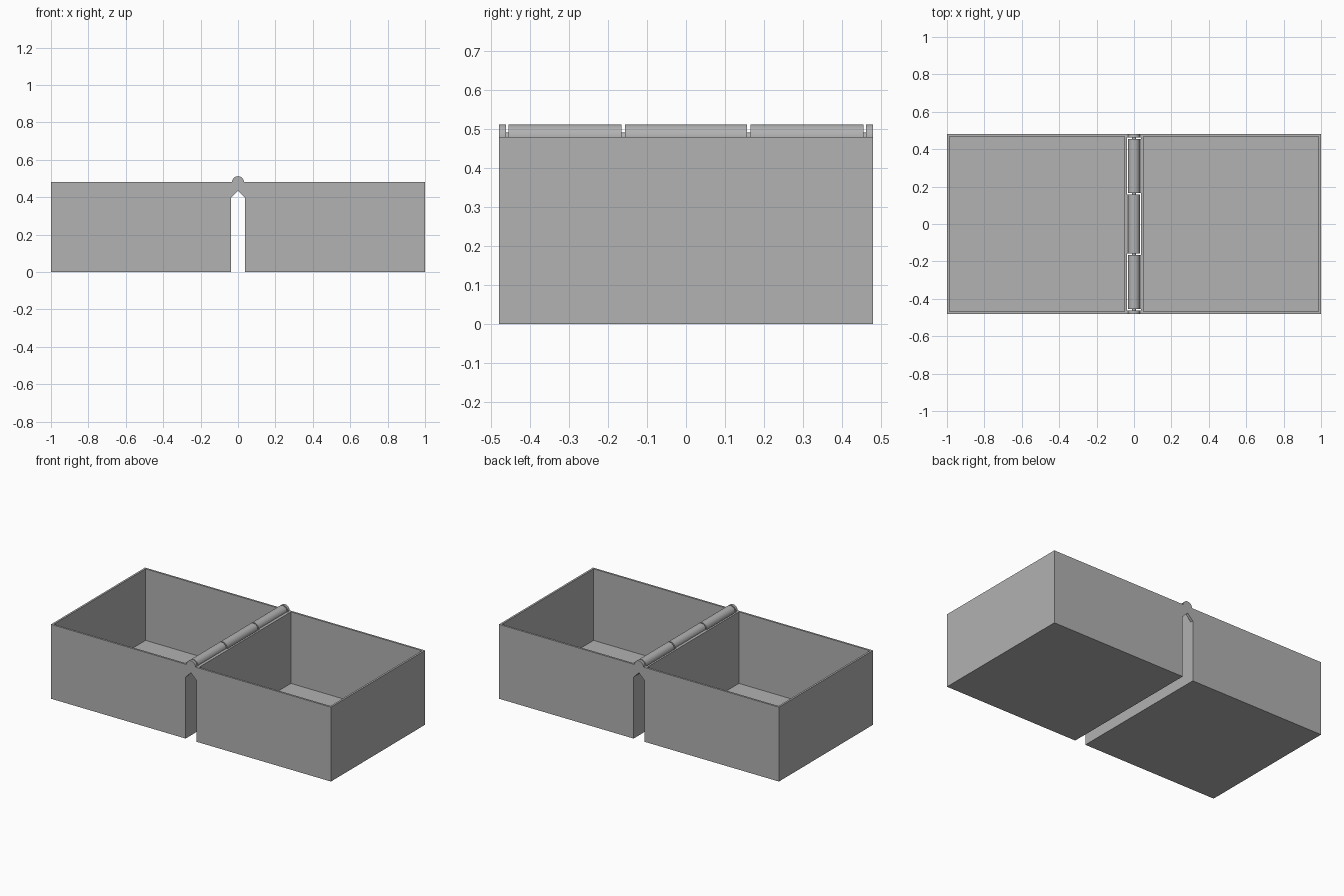
import bpy, bmesh, math

if "Cube" in bpy.data.objects:
    bpy.data.objects.remove(bpy.data.objects["Cube"])

grey = bpy.data.materials.new("plain grey")
grey.use_nodes = True
COLOR = (0.445, 0.445, 0.445, 1)
grey.diffuse_color = COLOR
grey.node_tree.nodes["Principled BSDF"].inputs["Base Color"].default_value = COLOR

HEIGHT, DEPTH, WALL = 0.48, 0.48, 0.018   # depth is half the full depth
INNER, RADIUS = 0.038, 0.032              # half the slot, hinge radius
TANGENT = RADIUS * math.sqrt(2)           # height drop of the 45 degree arm


def finish(name, bm, smooth=False):
    bmesh.ops.recalc_face_normals(bm, faces=bm.faces)
    mesh = bpy.data.meshes.new(name)
    bm.to_mesh(mesh)
    bm.free()
    mesh.materials.append(grey)
    obj = bpy.data.objects.new(name, mesh)
    bpy.context.collection.objects.link(obj)
    if smooth:
        bpy.ops.object.select_all(action='DESELECT')
        obj.select_set(True)
        bpy.context.view_layer.objects.active = obj
        bpy.ops.object.shade_smooth_by_angle(angle=math.radians(30))
    return obj


def prism(name, profile, y0, y1, smooth=True):
    """Extrude an x-z outline along y."""
    bm = bmesh.new()
    face = bm.faces.new([bm.verts.new((x, y0, z)) for x, z in profile])
    new = bmesh.ops.extrude_face_region(bm, geom=[face])["geom"]
    bmesh.ops.translate(bm, vec=(0, y1 - y0, 0),
                        verts=[v for v in new if isinstance(v, bmesh.types.BMVert)])
    return finish(name, bm, smooth)


def arc(start, end, steps, radius=RADIUS):
    angles = [math.radians(start + (end - start) * i / steps) for i in range(steps + 1)]
    return [(radius * math.cos(a), HEIGHT + radius * math.sin(a)) for a in angles]


def tray(name, side):
    """Open box: the top face is inset and pushed down to the floor."""
    bm = bmesh.new()
    bmesh.ops.create_cube(bm, size=1)
    for v in bm.verts:
        v.co.x = side * (1 if v.co.x > 0 else INNER)
        v.co.y = math.copysign(DEPTH, v.co.y)
        v.co.z = HEIGHT if v.co.z > 0 else 0
    bmesh.ops.recalc_face_normals(bm, faces=bm.faces)
    top = max(bm.faces, key=lambda f: f.calc_center_median().z)
    bmesh.ops.inset_region(bm, faces=[top], thickness=WALL)
    new = bmesh.ops.extrude_face_region(bm, geom=[top])["geom"]
    bmesh.ops.translate(bm, vec=(0, 0, WALL - HEIGHT),
                        verts=[v for v in new if isinstance(v, bmesh.types.BMVert)])
    if top.is_valid:
        bm.faces.remove(top)
    finish(name, bm)


def knuckle(name, side, y0, y1):
    """Round barrel with a sloped arm reaching one tray."""
    outline = [(INNER, HEIGHT)] + arc(0, 225, 30)
    outline.append((INNER, HEIGHT - TANGENT - INNER))
    prism(name, [(side * x, z) for x, z in outline], y0, y1)


# Two trays
tray("left_tray", 1)
tray("right_tray", -1)

# Hinge barrels, joined to alternating trays
knuckle("middle_knuckle", -1, -0.157, 0.157)
knuckle("front_knuckle", 1, -0.455, -0.165)
knuckle("back_knuckle", 1, 0.165, 0.455)

# End caps, sloped to both trays
low = HEIGHT - TANGENT
cap = [(INNER, HEIGHT)] + arc(0, 180, 24) + [
    (-INNER, HEIGHT), (-INNER, low - INNER), (0, low), (INNER, low - INNER)]
prism("front_end_cap", cap, -DEPTH, -0.462)
prism("back_end_cap", cap, 0.462, DEPTH)

# Pin through the barrels
prism("hinge_pin", arc(0, 345, 23, 0.011), -0.47, 0.47)
